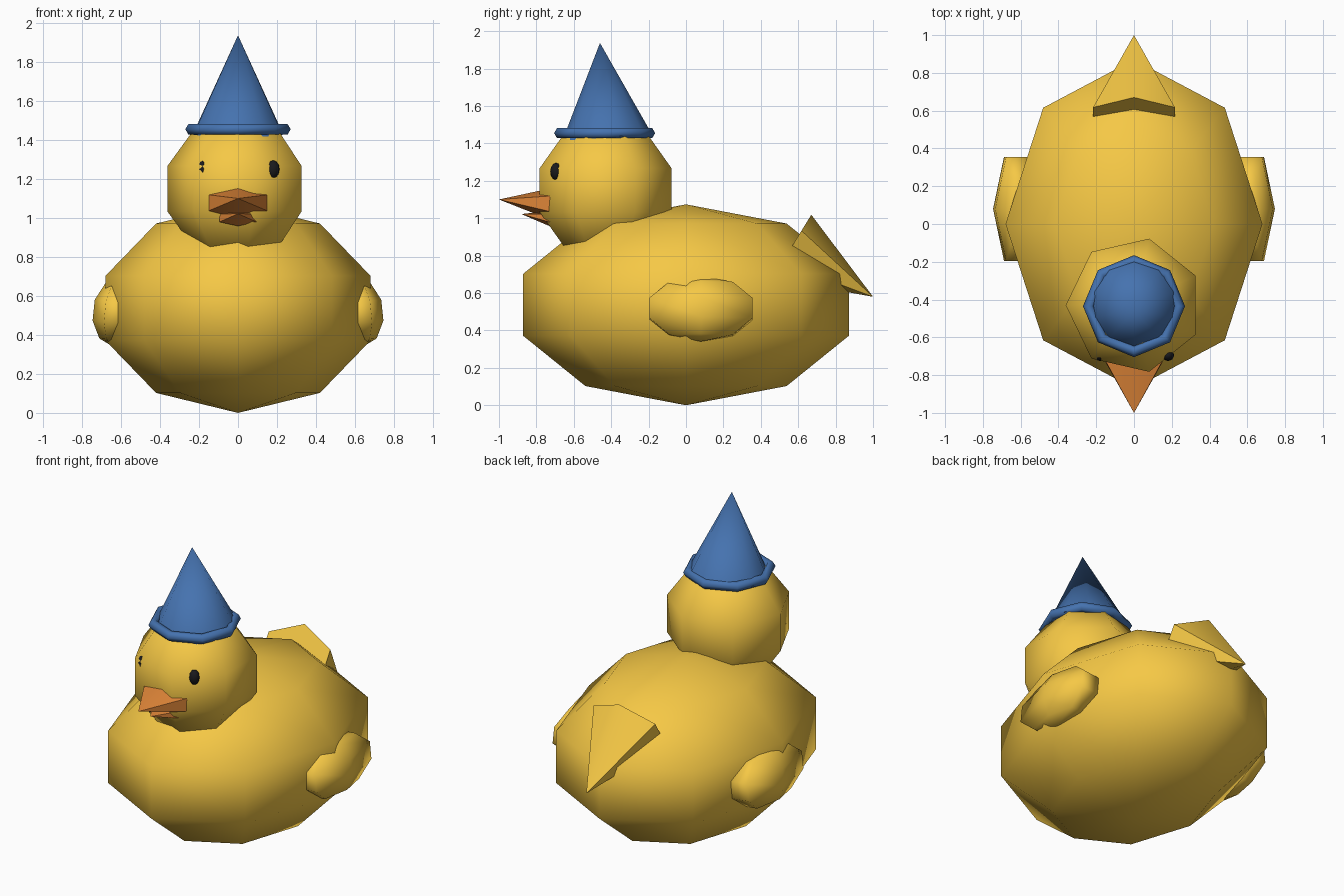
import bpy, bmesh
from math import sin, cos, pi, radians
from mathutils import Vector, Matrix

if "Cube" in bpy.data.objects:
    bpy.data.objects.remove(bpy.data.objects["Cube"])


def material(name, rgb):
    m = bpy.data.materials.new(name)
    m.diffuse_color = (*rgb, 1)
    m.use_nodes = True
    m.node_tree.nodes["Principled BSDF"].inputs["Base Color"].default_value = m.diffuse_color
    return m


YELLOW = material("yellow", (0.92, 0.58, 0.06))
BLUE = material("blue", (0.06, 0.17, 0.43))
ORANGE = material("orange", (0.75, 0.24, 0.04))
BLACK = material("black", (0.01, 0.01, 0.012))


def finish(name, bm, mat, sharp):
    bmesh.ops.recalc_face_normals(bm, faces=bm.faces)
    me = bpy.data.meshes.new(name)
    bm.to_mesh(me)
    bm.free()
    for p in me.polygons:
        p.use_smooth = True
    me.set_sharp_from_angle(angle=radians(sharp))
    me.materials.append(mat)
    ob = bpy.data.objects.new(name, me)
    bpy.context.collection.objects.link(ob)
    return ob


def ball(name, center, radii, segs, rings, mat, start=0.0, tilt=0.0):
    """Low-poly ellipsoid with poles along z, first meridian at angle start."""
    bm = bmesh.new()
    loops = []
    for i in range(1, rings):
        t = pi * i / rings
        loops.append([bm.verts.new((sin(t) * cos(start + 2 * pi * j / segs),
                                    sin(t) * sin(start + 2 * pi * j / segs),
                                    cos(t))) for j in range(segs)])
    top, bottom = bm.verts.new((0, 0, 1)), bm.verts.new((0, 0, -1))
    for j in range(segs):
        k = (j + 1) % segs
        bm.faces.new((top, loops[0][j], loops[0][k]))
        bm.faces.new((bottom, loops[-1][k], loops[-1][j]))
        for a, b in zip(loops, loops[1:]):
            bm.faces.new((a[j], b[j], b[k], a[k]))
    bm.transform(Matrix.Translation(center) @ Matrix.Rotation(tilt, 4, 'Y')
                 @ Matrix.Diagonal((*radii, 1)))
    return finish(name, bm, mat, 100)


def spike(name, base, apex, rx, rv, sides, mat, sharp=50):
    """Closed cone from base centre to apex, elliptical in x and upward."""
    base, apex, x = Vector(base), Vector(apex), Vector((1, 0, 0))
    v = x.cross((apex - base).normalized())
    bm = bmesh.new()
    ring = [bm.verts.new(base + x * rx * sin(2 * pi * j / sides)
                         + v * rv * cos(2 * pi * j / sides)) for j in range(sides)]
    tip = bm.verts.new(apex)
    bm.faces.new(ring)
    for j in range(sides):
        bm.faces.new((ring[j], ring[(j + 1) % sides], tip))
    return finish(name, bm, mat, sharp)


# Body and head
ball("body", (0, 0, 0.537), (0.715, 0.915, 0.537), 8, 5, YELLOW)
ball("head", (0, -0.43, 1.15), (0.38, 0.38, 0.38), 7, 5, YELLOW, start=pi)

# Wings and eyes, one per side
for s, side in ((1, "right"), (-1, "left")):
    ball(side + "_wing", (s * 0.625, 0.08, 0.515), (0.122, 0.334, 0.175), 6, 5,
         YELLOW, tilt=-s * radians(6))
    ball(side + "_eye", (s * 0.18, -0.695, 1.25), (0.033, 0.031, 0.046), 8, 6, BLACK)

# Tail
spike("tail", (0, 0.565, 0.848), (0, 1.0, 0.58), 0.25, 0.2, 6, YELLOW)

# Beak halves
spike("upper_beak", (0, -0.73, 1.078), (0, -1.0, 1.10), 0.173, 0.082, 6, ORANGE)
spike("lower_beak", (0, -0.725, 1.0), (0, -0.88, 1.022), 0.11, 0.042, 6, ORANGE)

# Party hat cone and its rolled brim
spike("hat_cone", (0, -0.422, 1.432), (0, -0.46, 1.937), 0.24, 0.24, 10, BLUE)
bm = bmesh.new()
loops = [[bm.verts.new(((0.24 + 0.03 * cos(b * pi / 3)) * cos(a * pi / 4),
                        -0.435 + (0.24 + 0.03 * cos(b * pi / 3)) * sin(a * pi / 4),
                        1.455 + 0.03 * sin(b * pi / 3))) for b in range(6)]
         for a in range(8)]
for a in range(8):
    for b in range(6):
        p, q, c = loops[a], loops[(a + 1) % 8], (b + 1) % 6
        bm.faces.new((p[b], q[b], q[c], p[c]))
finish("hat_brim", bm, BLUE, 100)
